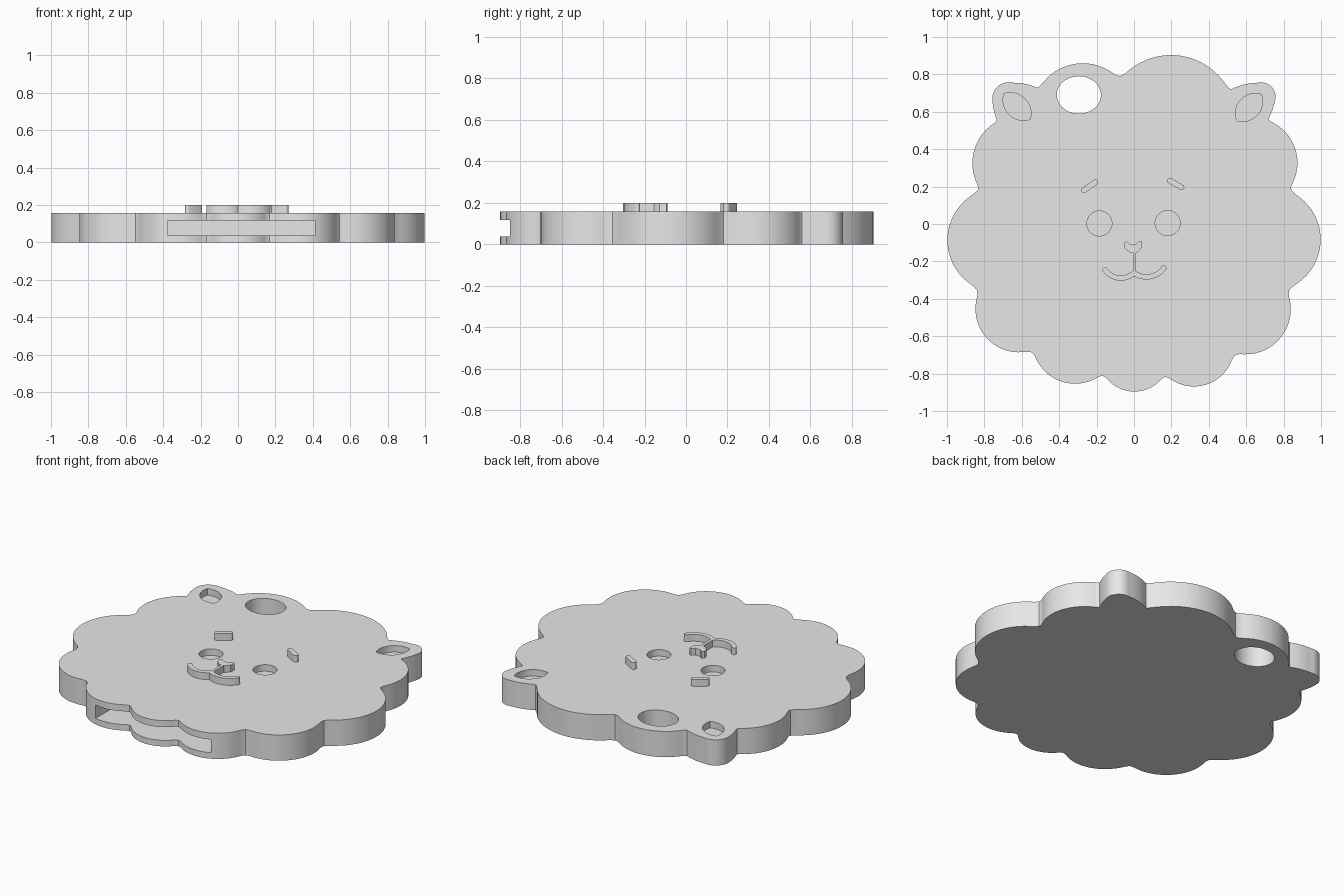
import bpy, bmesh, math
from mathutils import Vector

if "Cube" in bpy.data.objects:
    bpy.data.objects.remove(bpy.data.objects["Cube"])

TOP, RAISED, SUNK = 0.158, 0.2, 0.118

grey = bpy.data.materials.new("light grey")
grey.diffuse_color = (0.8, 0.8, 0.8, 1)
grey.use_nodes = True
grey.node_tree.nodes["Principled BSDF"].inputs["Base Color"].default_value = grey.diffuse_color


def arc(a, m, b, n=20):
    """Points along the circular arc from a through m to b."""
    a, m, b = Vector(a), Vector(m), Vector(b)
    u, v = m - a, b - a
    d = 2 * u.cross(v)
    uu, vv = u.length_squared, v.length_squared
    c = a + Vector((v.y * uu - u.y * vv, u.x * vv - v.x * uu)) / d
    t0 = math.atan2(a.y - c.y, a.x - c.x)
    sweep = (math.atan2(b.y - c.y, b.x - c.x) - t0) % math.tau
    if d < 0:
        sweep -= math.tau
    r = (a - c).length
    return [c + r * Vector((math.cos(t0 + sweep * i / n), math.sin(t0 + sweep * i / n)))
            for i in range(n + 1)]


def chain(start, arcs, n=20):
    """Closed outline of arcs, each given as (middle, end)."""
    pts, a = [], start
    for m, b in arcs:
        pts += arc(a, m, b, n)[:-1]
        a = b
    return pts


def ellipse(x, y, rx, ry, n=48):
    return [Vector((x + rx * math.cos(math.tau * i / n), y + ry * math.sin(math.tau * i / n)))
            for i in range(n)]


def relax(pts, passes):
    """Soften the corners of a closed outline."""
    for _ in range(passes):
        pts = [(pts[i - 1] + 2 * p + pts[(i + 1) % len(pts)]) / 4 for i, p in enumerate(pts)]
    return pts


def stroke(path, w, caps=True):
    """Outline of a pen stroke of width w with round ends."""
    path = [Vector(p) for p in path]
    left, right = [], []
    for i, p in enumerate(path):
        t = (path[min(i + 1, len(path) - 1)] - path[max(i - 1, 0)]).normalized()
        nrm = Vector((-t.y, t.x)) * w / 2
        left.append(p + nrm)
        right.append(p - nrm)

    def cap(center, start):
        out = []
        for k in range(1, 8):
            q = (start - center).copy()
            ang = math.pi * k / 8
            c, s = math.cos(ang), math.sin(ang)
            out.append(center + Vector((q.x * c - q.y * s, q.x * s + q.y * c)))
        return out

    end = cap(path[-1], right[-1]) if caps else []
    begin = cap(path[0], left[0]) if caps else []
    return right + end + left[::-1] + begin


def prism(name, pts, z0, z1):
    """Extrude a counterclockwise outline between two heights."""
    bm = bmesh.new()
    lo = [bm.verts.new((p[0], p[1], z0)) for p in pts]
    hi = [bm.verts.new((p[0], p[1], z1)) for p in pts]
    bm.faces.new(lo[::-1])
    bm.faces.new(hi)
    for i in range(len(pts)):
        j = (i + 1) % len(pts)
        bm.faces.new((lo[i], lo[j], hi[j], hi[i]))
    bmesh.ops.recalc_face_normals(bm, faces=bm.faces)
    me = bpy.data.meshes.new(name)
    bm.to_mesh(me)
    bm.free()
    me.materials.append(grey)
    ob = bpy.data.objects.new(name, me)
    bpy.context.collection.objects.link(ob)
    return ob


# Scalloped mane outline with two ears and a lobe for the keyring
outline = chain((0.815, -0.35), [
    ((1.0, -0.085), (0.825, 0.18)),            # right lobe
    ((0.875, 0.33), (0.715, 0.555)),           # upper right lobe
    ((0.74, 0.61), (0.755, 0.665)),            # right ear
    ((0.735, 0.735), (0.665, 0.755)),
    ((0.585, 0.745), (0.51, 0.715)),
    ((0.21, 0.905), (-0.075, 0.775)),          # top lobe
    ((-0.29, 0.86), (-0.51, 0.725)),           # keyring lobe
    ((-0.575, 0.748), (-0.65, 0.755)),         # left ear
    ((-0.735, 0.73), (-0.757, 0.665)),
    ((-0.75, 0.61), (-0.73, 0.55)),
    ((-0.865, 0.33), (-0.82, 0.18)),           # upper left lobe
    ((-1.0, -0.085), (-0.825, -0.35)),         # left lobe
    ((-0.78, -0.62), (-0.54, -0.675)),         # lower left lobe
    ((-0.325, -0.855), (-0.165, -0.80)),       # bottom lobes
    ((0.0, -0.897), (0.165, -0.805)),
    ((0.325, -0.87), (0.535, -0.69)),
    ((0.763, -0.633), (0.815, -0.35)),         # lower right lobe
])
body = prism("mane_plate", relax(outline, 2), 0, TOP)

# Keyring hole, slot in the front edge, sunken eyes and ears
cutters = [
    prism("keyring_hole", ellipse(-0.295, 0.69, 0.118, 0.1), -0.1, 0.3),
    prism("front_slot", [(-0.374, -1.1), (0.412, -1.1), (0.412, -0.5), (-0.374, -0.5)], 0.037, 0.118),
    prism("left_eye", ellipse(-0.185, 0.003, 0.067, 0.067), SUNK, 0.3),
    prism("right_eye", ellipse(0.18, 0.005, 0.067, 0.067), SUNK, 0.3),
    prism("left_ear", chain((-0.695, 0.697), [((-0.666, 0.584), (-0.555, 0.56)),
                                             ((-0.584, 0.67), (-0.695, 0.697))]), SUNK, 0.3),
    prism("right_ear", chain((0.68, 0.693), [((0.572, 0.665), (0.55, 0.553)),
                                            ((0.658, 0.581), (0.68, 0.693))]), SUNK, 0.3),
]
for c in cutters:
    mod = body.modifiers.new(c.name, 'BOOLEAN')
    mod.operation, mod.solver, mod.object = 'DIFFERENCE', 'EXACT', c
deps = bpy.context.evaluated_depsgraph_get()
cut_mesh = bpy.data.meshes.new_from_object(body.evaluated_get(deps))
body.modifiers.clear()
body.data = cut_mesh
for c in cutters:
    bpy.data.objects.remove(c)

# Raised brows, nose and mouth
nose = [(-0.053, -0.105), (-0.05, -0.128), (-0.02, -0.155), (0.015, -0.155), (0.04, -0.128),
        (0.043, -0.095), (0.03, -0.09), (0.012, -0.107), (-0.022, -0.107), (-0.042, -0.09)]
details = {
    "left_brow": stroke([(-0.268, 0.18), (-0.207, 0.223)], 0.03),
    "right_brow": stroke([(0.192, 0.232), (0.254, 0.196)], 0.03),
    "nose": [Vector(p) for p in nose],
    "mouth_stem": stroke([(0.002, -0.145), (0.002, -0.262)], 0.017, False),
    "mouth_left": stroke(arc((-0.155, -0.245), (-0.085, -0.288), (0.0, -0.262)), 0.028),
    "mouth_right": stroke(arc((0.0, -0.262), (0.08, -0.282), (0.16, -0.235)), 0.028),
}
parts = [body] + [prism(name, pts, TOP - 0.004, RAISED) for name, pts in details.items()]

# Smooth curved walls, sharp rims
for ob in parts:
    bpy.ops.object.select_all(action='DESELECT')
    ob.select_set(True)
    bpy.context.view_layer.objects.active = ob
    bpy.ops.object.shade_smooth_by_angle(angle=math.radians(30))
